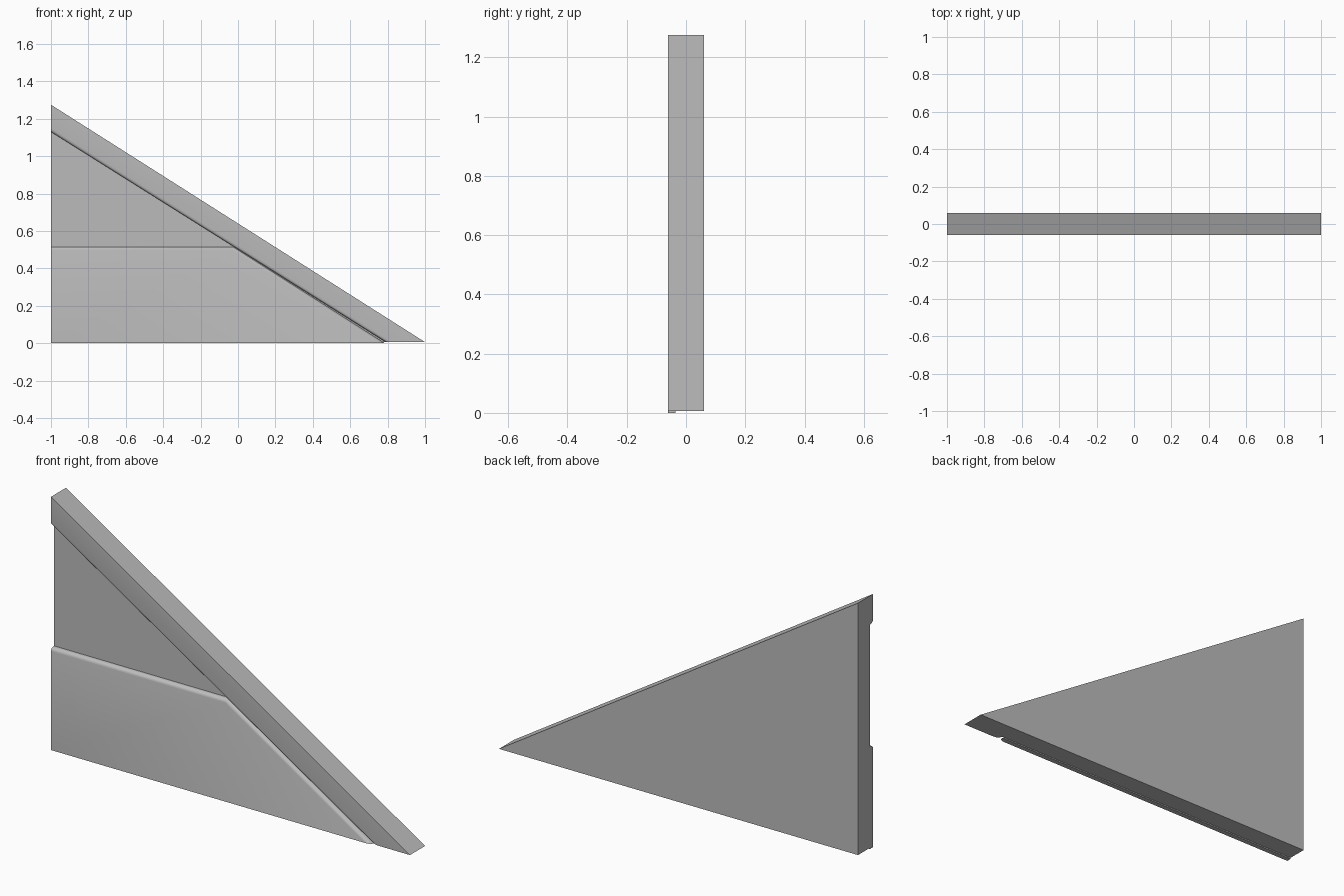
import bpy, bmesh, math

cube = bpy.data.objects.get("Cube")
if cube:
    bpy.data.objects.remove(cube, do_unlink=True)

grey = bpy.data.materials.new("plain grey")
grey.use_nodes = True
GREY = (0.5, 0.5, 0.5, 1)
grey.diffuse_color = GREY
grey.node_tree.nodes["Principled BSDF"].inputs["Base Color"].default_value = GREY

FRONT, RECESS, BACK = -0.06, -0.035, 0.06


def slab(name, outline, y0, y1, soft=()):
    """Extrude an x-z outline from y0 to y1; bevel the front edges listed in soft."""
    bm = bmesh.new()
    front = [bm.verts.new((x, y0, z)) for x, z in outline]
    back = [bm.verts.new((x, y1, z)) for x, z in outline]
    n = len(outline)
    bm.faces.new(front)
    bm.faces.new(back[::-1])
    for i in range(n):
        j = (i + 1) % n
        bm.faces.new((front[i], back[i], back[j], front[j]))
    edges = [bm.edges.get((front[i], front[(i + 1) % n])) for i in soft]
    if edges:
        bmesh.ops.bevel(bm, geom=edges, offset=0.017, segments=3,
                        profile=0.5, affect='EDGES')
    bmesh.ops.recalc_face_normals(bm, faces=bm.faces)
    mesh = bpy.data.meshes.new(name)
    bm.to_mesh(mesh)
    bm.free()
    mesh.materials.append(grey)
    obj = bpy.data.objects.new(name, mesh)
    bpy.context.collection.objects.link(obj)
    bpy.ops.object.select_all(action='DESELECT')
    obj.select_set(True)
    bpy.context.view_layer.objects.active = obj
    bpy.ops.object.shade_smooth_by_angle(angle=math.radians(40))
    return obj


# Triangular wall behind everything
slab("wall_core", [(-1, 0.006), (1, 0.006), (-1, 1.275)], RECESS, BACK)

# Raised trim along the sloping edge, softened on its inner side
slab("sloping_trim", [(-1, 1.13), (0.79, 0.006), (1, 0.006), (-1, 1.275)],
     FRONT, RECESS, soft=[0])

# Raised lower panel, softened along its top and its sloping side
slab("lower_panel", [(-1, 0), (0.785, 0), (-0.025, 0.515), (-1, 0.515)],
     FRONT, RECESS, soft=[1, 2])
